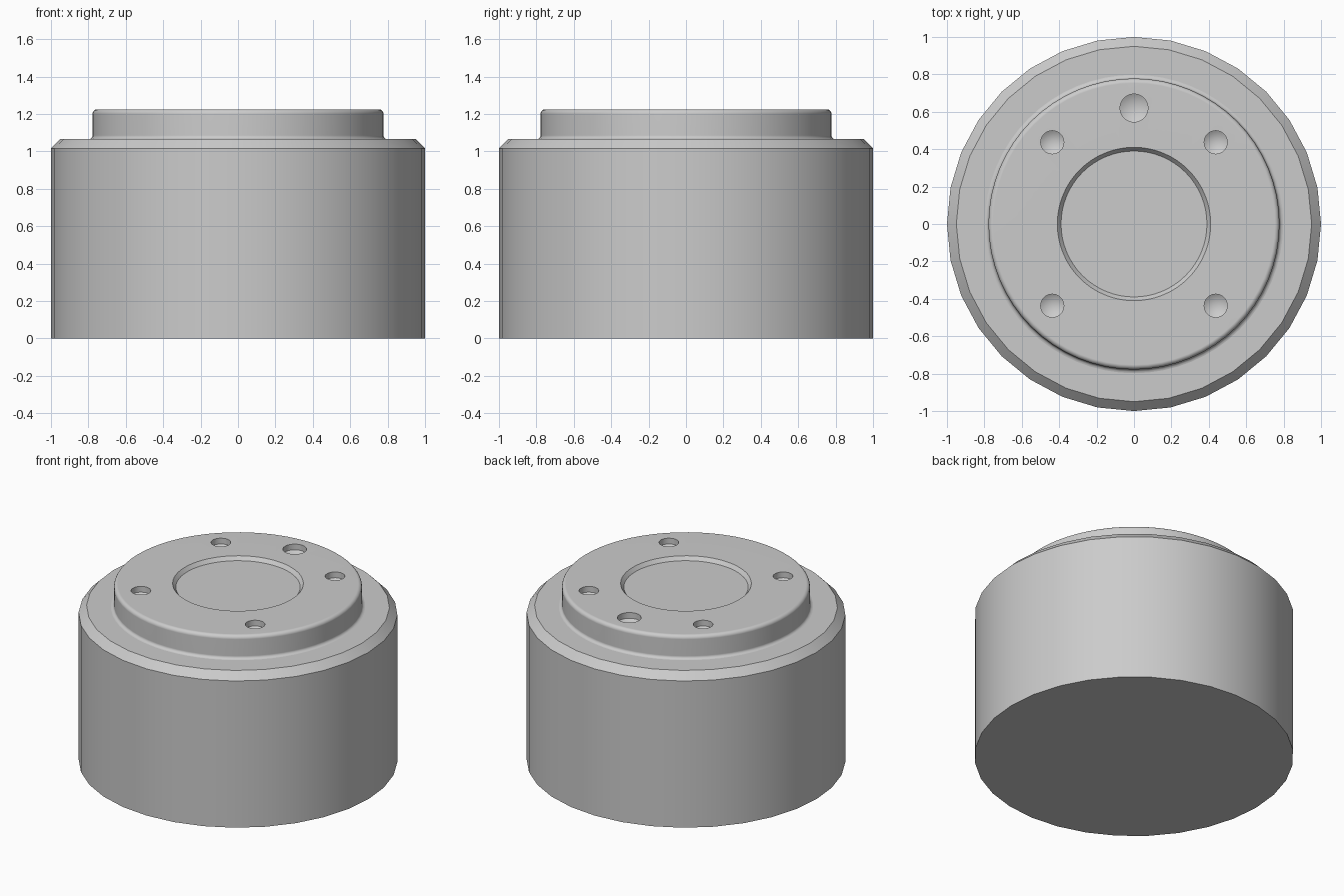
import bpy, bmesh, math

cube = bpy.data.objects.get("Cube")
if cube:
    bpy.data.objects.remove(cube, do_unlink=True)

metal = bpy.data.materials.new("brushed grey")
metal.use_nodes = True
grey = (0.6, 0.6, 0.6, 1)
metal.diffuse_color = grey
metal.node_tree.nodes["Principled BSDF"].inputs["Base Color"].default_value = grey


def lathe(name, profile, sides, location=(0, 0, 0)):
    """Turn an (r, z) profile around z; points with r = 0 become poles."""
    bm = bmesh.new()
    rings = []
    for r, z in profile:
        if r == 0:
            rings.append([bm.verts.new((0, 0, z))] * sides)
        else:
            steps = [math.tau * i / sides for i in range(sides)]
            rings.append([bm.verts.new((r * math.cos(a), r * math.sin(a), z)) for a in steps])
    for low, high in zip(rings, rings[1:]):
        for i in range(sides):
            j = (i + 1) % sides
            corners = dict.fromkeys((low[i], low[j], high[j], high[i]))
            bm.faces.new(list(corners))
    bmesh.ops.recalc_face_normals(bm, faces=bm.faces)
    mesh = bpy.data.meshes.new(name)
    bm.to_mesh(mesh)
    bm.free()
    mesh.materials.append(metal)
    obj = bpy.data.objects.new(name, mesh)
    obj.location = location
    bpy.context.collection.objects.link(obj)
    return obj


def activate(obj):
    bpy.ops.object.select_all(action='DESELECT')
    obj.select_set(True)
    bpy.context.view_layer.objects.active = obj


def arc(cx, cz, radius, start, end, steps=4):
    angles = [math.radians(start + (end - start) * i / steps) for i in range(steps + 1)]
    return [(cx + radius * math.cos(a), cz + radius * math.sin(a)) for a in angles]


# Chamfered drum body
body_top, hub_top, hub_r = 1.065, 1.225, 0.778
body = lathe("drum_body", [(0, 0), (1, 0), (1, 1.015), (0.95, body_top), (0, body_top)], 32)

# Hub with a filleted foot, rounded rim and shallow central recess
foot, rim = 0.02, 0.025
hub_profile = [(0, 1.03), (hub_r + foot, 1.03)]
hub_profile += arc(hub_r + foot, body_top + foot, foot, 270, 180)
hub_profile += arc(hub_r - rim, hub_top - rim, rim, 0, 90)
hub_profile += [(0.41, hub_top), (0.39, hub_top - 0.025), (0, hub_top - 0.025)]
hub = lathe("hub", hub_profile, 64)

# Drilled holes with conical bottoms: four bolt holes and a larger one at the back
holes = [(x, y, 0.062) for x in (-0.437, 0.437) for y in (-0.437, 0.437)]
holes.append((0, 0.62, 0.075))
for x, y, r in holes:
    drill = lathe("hole_cutter", [(0, -0.08), (r, -0.04), (r, 0.05), (0, 0.05)], 24, (x, y, hub_top))
    drill.hide_render = True
    cut = hub.modifiers.new("hole", 'BOOLEAN')
    cut.operation = 'DIFFERENCE'
    cut.solver = 'EXACT'
    cut.object = drill
    activate(hub)
    bpy.ops.object.modifier_apply(modifier=cut.name)
    bpy.data.objects.remove(drill, do_unlink=True)

# Smooth turned surfaces with sharp machined edges
for obj in (body, hub):
    activate(obj)
    bpy.ops.object.shade_smooth_by_angle(angle=math.radians(30))
    weighted = obj.modifiers.new("flat_face_normals", 'WEIGHTED_NORMAL')
    weighted.keep_sharp = True
